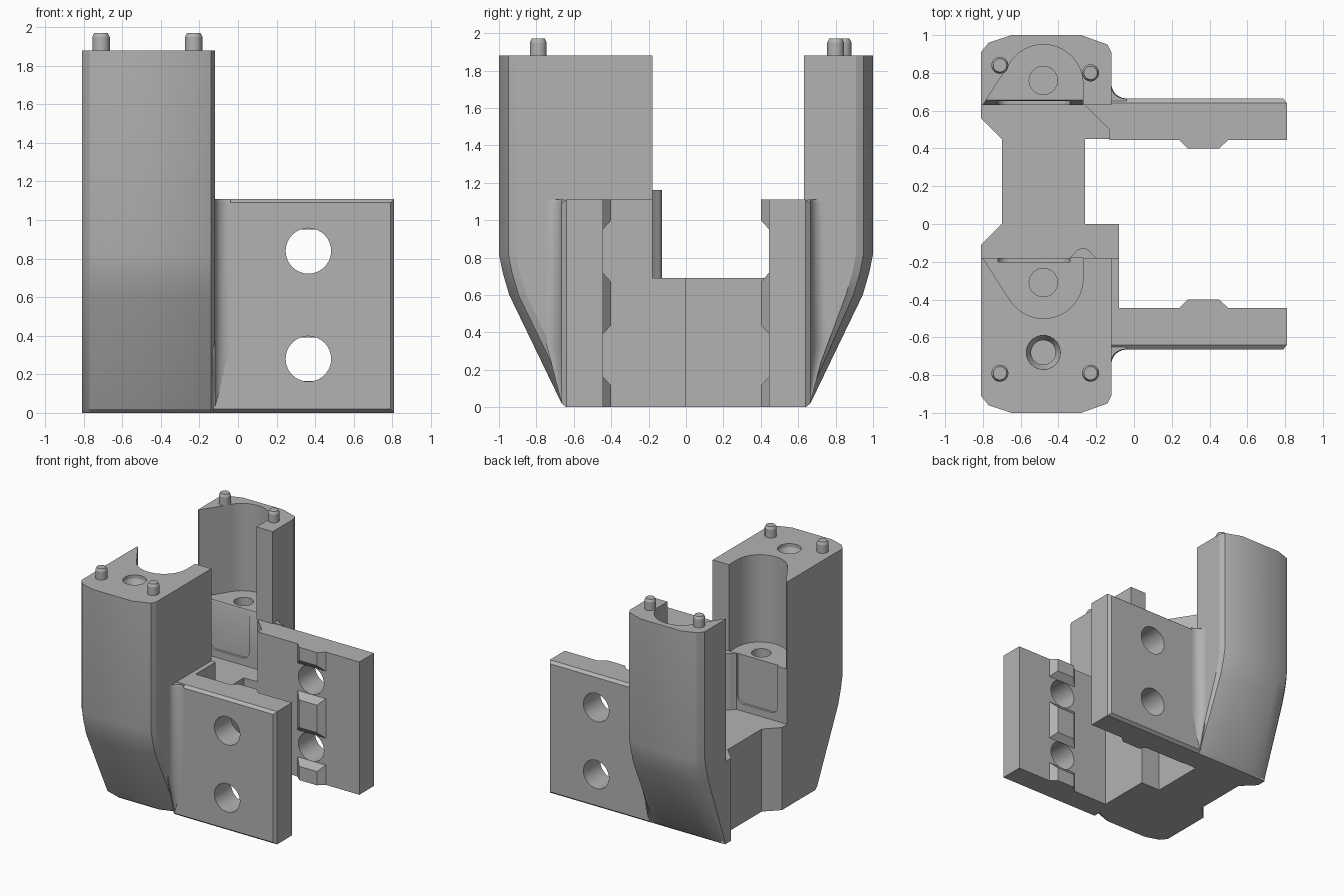
import bpy, bmesh
from math import sin, cos, radians

if "Cube" in bpy.data.objects:
    bpy.data.objects.remove(bpy.data.objects["Cube"], do_unlink=True)

grey = bpy.data.materials.new("plain_grey")
grey.use_nodes = True
COLOUR = (0.45, 0.45, 0.45, 1)
grey.diffuse_color = COLOUR
grey.node_tree.nodes["Principled BSDF"].inputs["Base Color"].default_value = COLOUR


def loft(name, rings):
    """Skin a stack of equal-length closed rings and cap both ends."""
    bm = bmesh.new()
    rows = [[bm.verts.new(p) for p in ring] for ring in rings]
    n = len(rows[0])
    for a, b in zip(rows, rows[1:]):
        for i in range(n):
            j = (i + 1) % n
            bm.faces.new((a[i], a[j], b[j], b[i]))
    bm.faces.new(rows[0][::-1])
    bm.faces.new(rows[-1])
    bmesh.ops.recalc_face_normals(bm, faces=bm.faces)
    mesh = bpy.data.meshes.new(name)
    bm.to_mesh(mesh)
    bm.free()
    mesh.materials.append(grey)
    obj = bpy.data.objects.new(name, mesh)
    bpy.context.collection.objects.link(obj)
    return obj


def prism(name, outline, z0, z1):
    return loft(name, [[(x, y, z) for x, y in outline] for z in (z0, z1)])


def arc(cx, cy, r, a0, a1, steps):
    angles = [radians(a0 + (a1 - a0) * i / steps) for i in range(steps + 1)]
    return [(cx + r * cos(a), cy + r * sin(a)) for a in angles]


def circle(cx, cy, r):
    return arc(cx, cy, r, 0, 360, 32)[:-1]


def rect(x0, x1, z0, z1, y):
    return [(x0, y, z0), (x1, y, z0), (x1, y, z1), (x0, y, z1)]


def cut(obj, cutters):
    """Subtract helper solids, bake the result and drop the helpers."""
    for c in cutters:
        c.hide_render = True
        m = obj.modifiers.new("cut", "BOOLEAN")
        m.operation, m.solver, m.object = "DIFFERENCE", "EXACT", c
    bpy.context.view_layer.update()
    graph = bpy.context.evaluated_depsgraph_get()
    mesh = bpy.data.meshes.new_from_object(obj.evaluated_get(graph))
    obj.modifiers.clear()
    obj.data = mesh
    for c in cutters:
        bpy.data.objects.remove(c, do_unlink=True)


def smooth(obj, angle=25):
    obj.data.shade_smooth()
    obj.data.set_sharp_from_angle(angle=radians(angle))


TOP, FLOOR, DECK, PLATE_TOP = 1.88, 1.15, 0.69, 1.11
CORNERS = [(-.81, .91), (-.77, .96), (-.65, 1), (-.28, 1), (-.14, .95), (-.12, .91)]
LEVELS = [(0, .36), (.02, .335), (.6, .055), (.72, .02), (.82, 0), (TOP, 0)]


def build_side(side, s, inner):
    """Column and plate of one side; s mirrors in y, inner is the column's inside face."""
    # Column with bevelled outer corners leaning in towards the foot
    rings = []
    for z, lean in LEVELS:
        outer = [(x, s * max(y - lean, inner + .01), z) for x, y in CORNERS]
        rings.append([(-.81, s * inner, z)] + outer + [(-.12, s * inner, z)])
    column = loft(side + "_column", rings)

    # Open pocket, blind pin hole and shallow recessed panel
    pocket = [(-.80, -.05), (-.80, 0)] + arc(-.48, .11, .21, 147, 0, 20) + [(-.27, -.05)]
    cutters = [
        prism("pocket_cutter", [(x, s * (inner + e)) for x, e in pocket], FLOOR, 2.2),
        prism("bore_cutter", circle(-.48, s * (inner + .13), .075), .75, FLOOR + .1)]
    panel = [(-.34, FLOOR + .03), (-.72, FLOOR + .03)]
    panel += arc(-.66, .81, .06, 180, 270, 6) + arc(-.40, .81, .06, 270, 360, 6)
    cutters.append(loft("panel_cutter", [[(x, s * (inner + e), z) for x, z in panel]
                                         for e in (-.05, .02)]))
    if side == "front":
        # Countersunk socket in the wide top
        levels = [(1.45, .065), (1.8, .065), (1.85, .09), (2, .09)]
        cutters.append(loft("socket_cutter", [
            [(x, y, z) for x, y in circle(-.48, -.68, r)] for z, r in levels]))
    else:
        # Sloped lip at the pocket floor
        lip = [(inner - .03, 1.0), (inner, 1.08), (inner + .03, FLOOR + .01),
               (inner - .03, FLOOR + .01)]
        cutters.append(loft("lip_cutter", [[(x, s * y, z) for y, z in lip]
                                           for x in (-.80, -.27)]))
    cut(column, cutters)
    smooth(column)

    # Side plate with chamfered outer rim and two bolt holes
    plate = loft(side + "_plate", [
        rect(-.13, .81, 0, PLATE_TOP, s * .445),
        rect(-.13, .81, 0, PLATE_TOP, s * .64),
        rect(-.13, .79, .02, PLATE_TOP - .02, s * .665)])
    cut(plate, [loft("bolt_cutter", [[(x, s * y, z) for x, z in circle(.365, h, .118)]
                                     for y in (.35, .75)]) for h in (.28, .84)])
    smooth(plate)

    # Raised locating pads on the inside of the plate
    for label, z0, z1, low, high in (("lower", 0, .165, 0, .05),
                                     ("middle", .39, .72, .05, .05),
                                     ("upper", .95, PLATE_TOP, .05, 0)):
        loft(side + "_" + label + "_pad", [
            rect(.24, .50, z0, z1, s * .445),
            rect(.285, .45, z0 + low, z1 - high, s * .40)])

    # Hollow fillet blending plate and column
    sweep = [(-.13, .65), (-.13, .745)] + arc(-.04, .745, .08, 180, 270, 10) + [(-.04, .65)]
    fillet = loft(side + "_fillet", [
        [(x, s * (.65 + (y - .65) * k), z) for x, y in sweep]
        for z, k in ((.02, .15), (.33, 1), (PLATE_TOP - .02, 1), (PLATE_TOP, .8))])
    smooth(fillet)


build_side("front", -1, .18)
build_side("back", 1, .63)

# Bridge joining the two columns, with waisted flanks
prism("bridge", [(-.81, -.18), (-.81, -.11), (-.7, 0), (-.7, .45), (-.81, .56),
                 (-.81, .63), (-.12, .63), (-.12, .45), (-.26, .45), (-.26, 0),
                 (-.08, 0), (-.08, -.18)], 0, DECK)

# Webs between the plates and the columns
prism("front_web", [(-.12, -.445), (-.08, -.445), (-.08, -.18), (-.12, -.18)], 0, PLATE_TOP)
prism("back_web", [(-.26, .63), (-.12, .49), (-.12, .63)], DECK, PLATE_TOP)

# Rounded rib on the inside of the front column
rib = prism("retaining_rib", [(-.20, -.18), (-.225, -.155)]
            + arc(-.27, -.18, .052, 40, 150, 10) + [(-.34, -.18)], DECK, FLOOR + .01)
smooth(rib)

# Locating pins on the column tops
for name, x, y in (("front_right", -.71, -.79), ("front_left", -.23, -.79),
                   ("back_right", -.71, .84), ("back_left", -.23, .80)):
    pin = loft(name + "_pin", [[(px, py, z) for px, py in circle(x, y, r)]
                               for z, r in ((TOP, .045), (1.95, .045), (1.97, .035))])
    smooth(pin)
